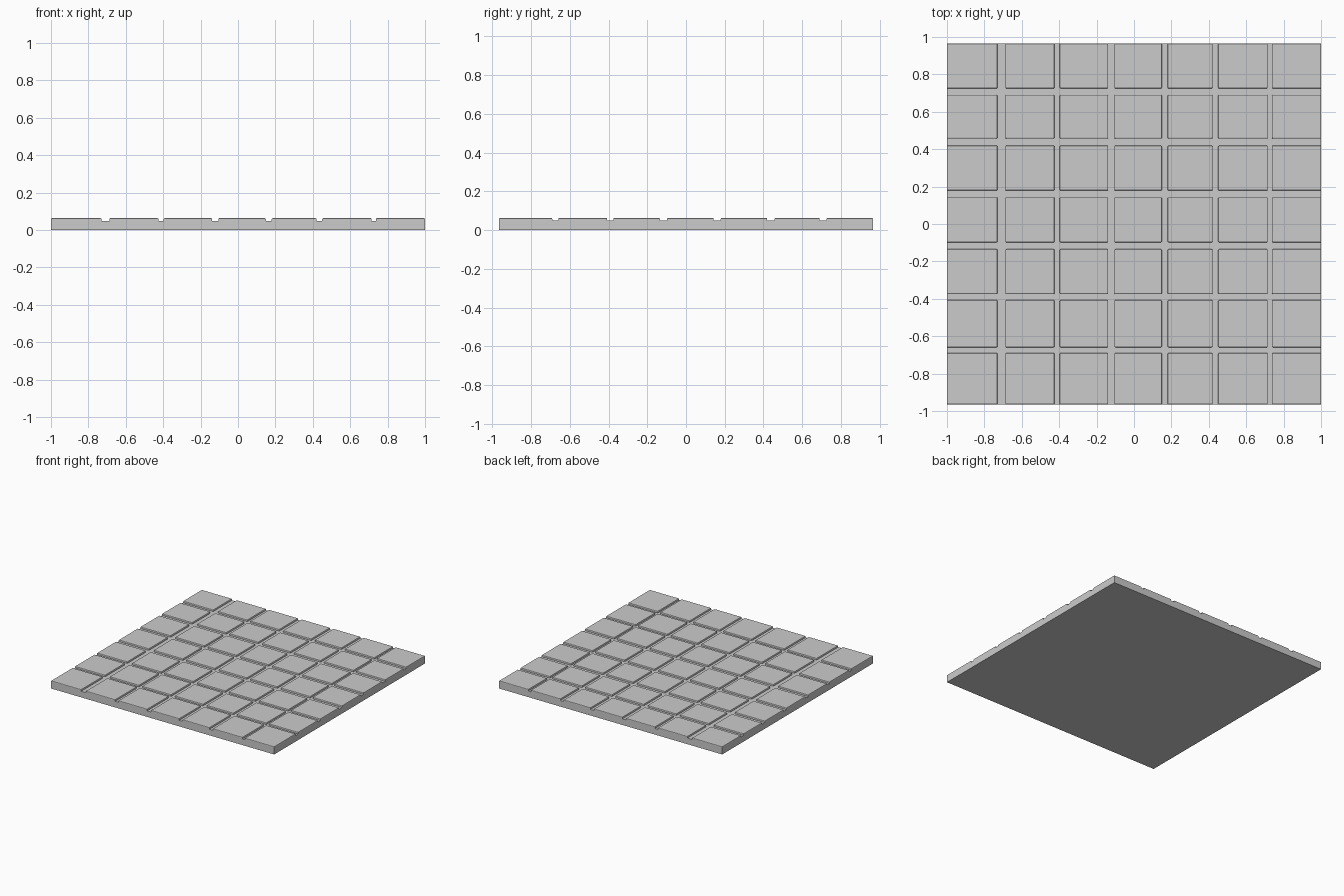
import bpy, bmesh

if "Cube" in bpy.data.objects:
    bpy.data.objects.remove(bpy.data.objects["Cube"])

HALF_X, HALF_Y = 1.0, 0.965
FLOOR, TOP = 0.049, 0.063

# Groove edges across the panel; tiles lie between the grooves
xs = [-HALF_X, -0.73, -0.688, -0.425, -0.397, -0.138, -0.105, 0.149, 0.18,
      0.42, 0.45, 0.715, 0.737, HALF_X]
ys = [-HALF_Y, -0.69, -0.659, -0.407, -0.375, -0.135, -0.098, 0.143, 0.179,
      0.419, 0.457, 0.69, 0.725, HALF_Y]

bm = bmesh.new()

# Groove-level grid
grid = [[bm.verts.new((x, y, FLOOR)) for y in ys] for x in xs]
tiles = []
for i in range(len(xs) - 1):
    for j in range(len(ys) - 1):
        f = bm.faces.new((grid[i][j], grid[i + 1][j], grid[i + 1][j + 1], grid[i][j + 1]))
        if i % 2 == 0 and j % 2 == 0:
            tiles.append(f)

# Slab sides and flat underside
rim = [e for e in bm.edges if e.is_boundary]
ext = bmesh.ops.extrude_edge_only(bm, edges=rim)["geom"]
for v in (g for g in ext if isinstance(g, bmesh.types.BMVert)):
    v.co.z = 0
bmesh.ops.contextual_create(bm, geom=[g for g in ext if isinstance(g, bmesh.types.BMEdge)])

# Raised tiles
raised = bmesh.ops.extrude_discrete_faces(bm, faces=tiles)["faces"]
for f in raised:
    for v in f.verts:
        v.co.z = TOP
bmesh.ops.recalc_face_normals(bm, faces=bm.faces[:])


def on_border(v):
    return abs(abs(v.co.x) - HALF_X) < 1e-4 or abs(abs(v.co.y) - HALF_Y) < 1e-4


# Soften tile rims and inner tile corners
soft = []
for e in bm.edges:
    a, b = e.verts
    high = [v.co.z > FLOOR + 0.005 for v in e.verts]
    if all(high) or (any(high) and not on_border(a)):
        soft.append(e)
bmesh.ops.bevel(bm, geom=soft, offset=0.005, offset_type='OFFSET', segments=2,
                profile=0.5, affect='EDGES', clamp_overlap=True)

mesh = bpy.data.meshes.new("tiled_floor_panel")
bm.to_mesh(mesh)
bm.free()
panel = bpy.data.objects.new("tiled_floor_panel", mesh)
bpy.context.collection.objects.link(panel)
